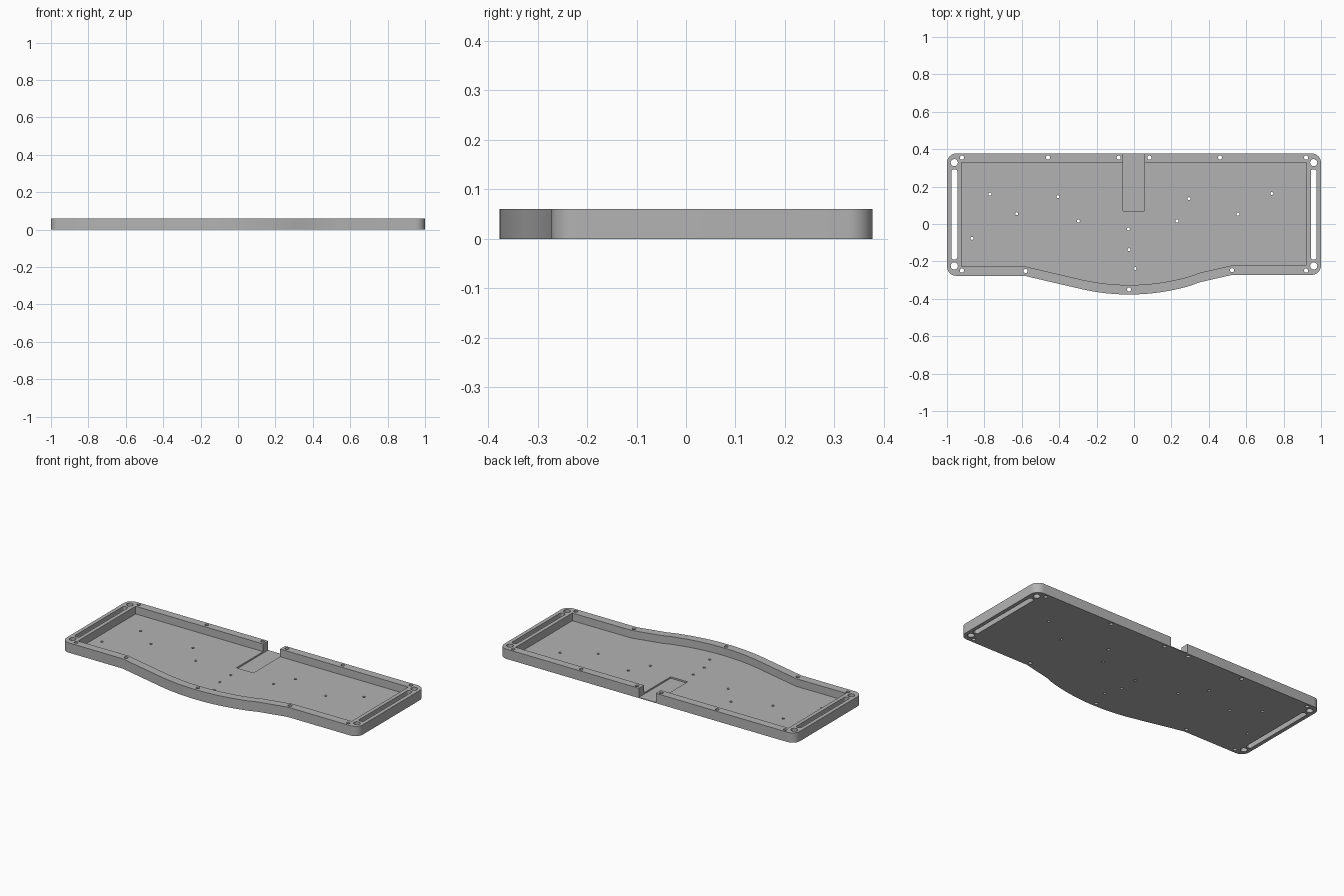
import bpy
import bmesh
from math import cos, sin, pi, radians

if "Cube" in bpy.data.objects:
    bpy.data.objects.remove(bpy.data.objects["Cube"], do_unlink=True)

HEIGHT, FLOOR, RECESS = 0.06, 0.013, 0.004
TOP = HEIGHT + 0.02

grey = bpy.data.materials.new("case grey")
grey.use_nodes = True
grey.diffuse_color = (0.45, 0.45, 0.45, 1)
grey.node_tree.nodes["Principled BSDF"].inputs["Base Color"].default_value = (0.45, 0.45, 0.45, 1)


def corner(cx, cy, r, start, steps=8):
    """Quarter circle, counter-clockwise from the start angle in degrees."""
    angles = [radians(start) + pi / 2 * i / steps for i in range(steps + 1)]
    return [(cx + r * cos(a), cy + r * sin(a)) for a in angles]


def rounded_box(x0, x1, y0, y1, r):
    return (corner(x0 + r, y0 + r, r, 180) + corner(x1 - r, y0 + r, r, 270)
            + corner(x1 - r, y1 - r, r, 0) + corner(x0 + r, y1 - r, r, 90))


def add_prism(bm, points, z0, z1):
    """Closed prism over a counter-clockwise outline."""
    low = [bm.verts.new((x, y, z0)) for x, y in points]
    high = [bm.verts.new((x, y, z1)) for x, y in points]
    bm.faces.new(low[::-1])
    bm.faces.new(high)
    for i in range(len(points)):
        j = (i + 1) % len(points)
        bm.faces.new((low[i], low[j], high[j], high[i]))


def add_hole(bm, x, y, r, sides=20):
    add_prism(bm, [(x + r * cos(2 * pi * i / sides), y + r * sin(2 * pi * i / sides))
                   for i in range(sides)], -0.02, TOP)


def make_object(name, bm):
    mesh = bpy.data.meshes.new(name)
    bm.to_mesh(mesh)
    bm.free()
    mesh.materials.append(grey)
    obj = bpy.data.objects.new(name, mesh)
    bpy.context.collection.objects.link(obj)
    return obj


def cut(target, bm):
    """Subtract the cutter mesh from the target for good."""
    cutter = make_object("cutter", bm)
    cutter.hide_render = True
    mod = target.modifiers.new("cut", "BOOLEAN")
    mod.operation, mod.solver, mod.object = "DIFFERENCE", "EXACT", cutter
    bpy.context.view_layer.objects.active = target
    bpy.ops.object.modifier_apply(modifier=mod.name)
    bpy.data.objects.remove(cutter, do_unlink=True)


def front_edge(shift):
    """Bulging palm side, left to right: straight ramps into a wide arc."""
    arc_radius, middle, lowest = 1.14, -0.025, -0.377
    pts = [(-0.586, -0.277)]
    for i in range(21):
        x = -0.27 + 0.57 * i / 20
        pts.append((x, lowest + (x - middle) ** 2 / (2 * arc_radius)))
    pts += [(0.35, -0.312), (0.525, -0.272)]
    return [(x, y + shift) for x, y in pts]


# Outer body
R = 0.05
body = bmesh.new()
add_prism(body, corner(-1 + R, -0.277 + R, R, 180) + front_edge(0)
          + corner(1 - R, -0.272 + R, R, 270) + corner(1 - R, 0.377 - R, R, 0)
          + corner(-1 + R, 0.377 - R, R, 90), 0, HEIGHT)
case = make_object("keyboard_case", body)

# Tray cavity
cavity = bmesh.new()
add_prism(cavity, [(-0.922, -0.228)] + front_edge(0.051)
          + [(0.922, -0.219), (0.922, 0.328), (-0.922, 0.328)], FLOOR, TOP)
cut(case, cavity)

# Rear notch with its shallow recess in the floor
notch = bmesh.new()
add_prism(notch, [(-0.06, 0.07), (0.055, 0.07), (0.055, 0.45), (-0.06, 0.45)], RECESS, TOP)
cut(case, notch)

# Screw holes, corner holes and side slots
wall_holes = [(-0.58, -0.252), (-0.027, -0.35), (0.524, -0.247)]
holes = bmesh.new()
for side in (-1, 1):
    for x in (0.92, 0.46, 0.082):
        wall_holes.append((side * x, 0.355))
    wall_holes.append((side * 0.92, -0.249))
    for y in (0.328, -0.224):
        add_hole(holes, side * 0.961, y, 0.019, 24)
    add_prism(holes, rounded_box(side * 0.961 - 0.016, side * 0.961 + 0.016,
                                 -0.19, 0.292, 0.012), -0.02, TOP)
for x, y in wall_holes:
    add_hole(holes, x, y, 0.011)

floor_holes = [(-0.77, 0.16), (-0.627, 0.055), (-0.866, -0.077), (-0.407, 0.146),
               (-0.297, 0.016), (-0.03, -0.027), (-0.027, -0.137), (0.006, -0.238),
               (0.23, 0.016), (0.294, 0.136), (0.556, 0.053), (0.737, 0.163)]
for x, y in floor_holes:
    add_hole(holes, x, y, 0.008)
cut(case, holes)

# Smooth the rounded walls, keep rims sharp
bpy.ops.object.select_all(action="DESELECT")
case.select_set(True)
bpy.context.view_layer.objects.active = case
bpy.ops.object.shade_smooth_by_angle(angle=radians(25))
